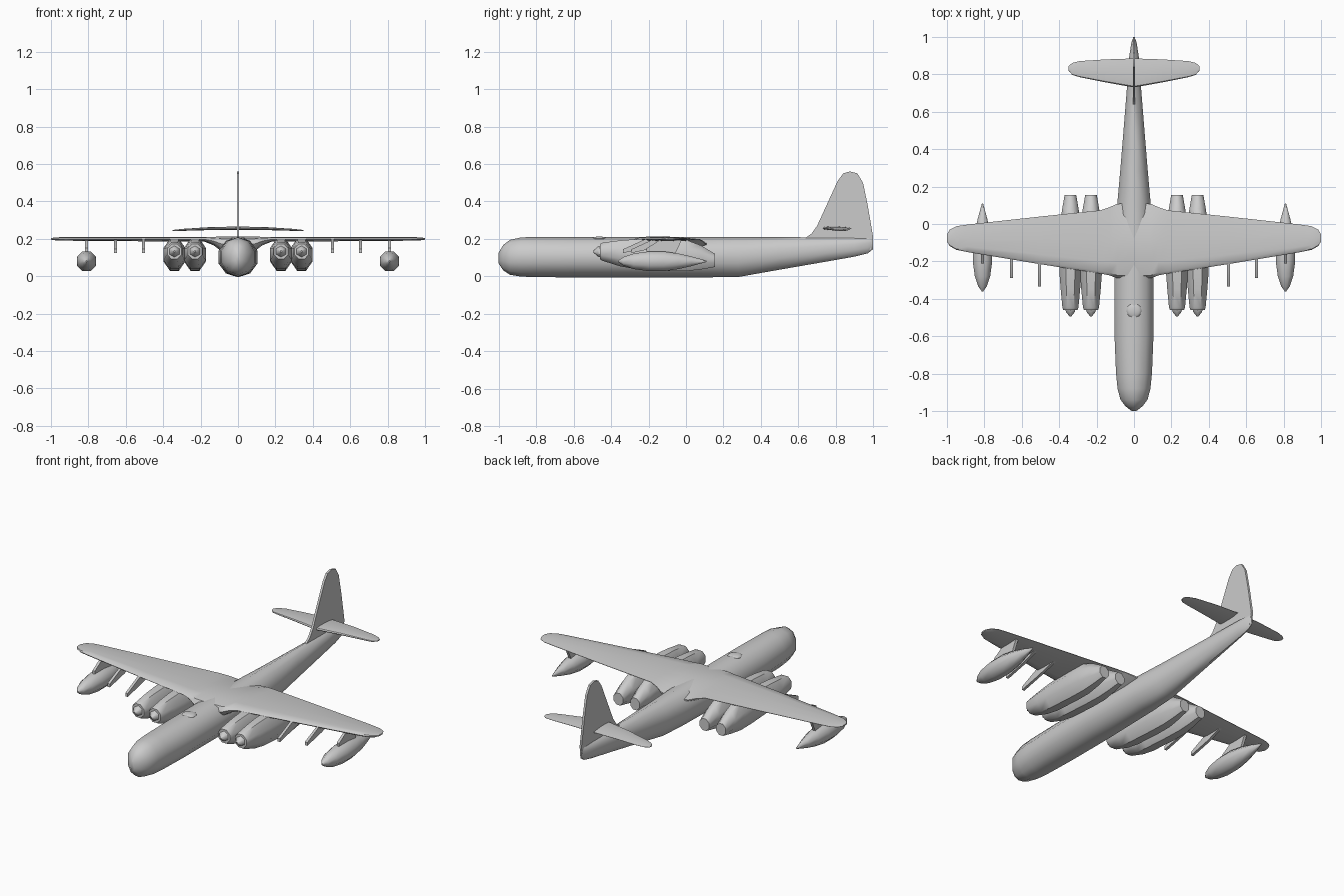
import bpy, bmesh, math
from mathutils import Vector


def finish(name, bm, angle=40):
    bmesh.ops.recalc_face_normals(bm, faces=bm.faces)
    me = bpy.data.meshes.new(name)
    bm.to_mesh(me)
    bm.free()
    ob = bpy.data.objects.new(name, me)
    bpy.context.collection.objects.link(ob)
    bpy.ops.object.select_all(action='DESELECT')
    ob.select_set(True)
    bpy.context.view_layer.objects.active = ob
    bpy.ops.object.shade_smooth_by_angle(angle=math.radians(angle))
    return ob


def skin(name, rings, angle=40):
    """Bridge equal-length rings of points and cap both ends."""
    bm = bmesh.new()
    vs = [[bm.verts.new(p) for p in r] for r in rings]
    n = len(vs[0])
    for a, b in zip(vs, vs[1:]):
        for i in range(n):
            j = (i + 1) % n
            bm.faces.new((a[i], a[j], b[j], b[i]))
    bm.faces.new(vs[0])
    bm.faces.new(vs[-1])
    return finish(name, bm, angle)


def body(name, x, stations, n=8, angle=50):
    """Stations along y: (y, half width, bottom z, top z), flat-sided section."""
    k = 1 / math.cos(math.pi / n)
    rings = []
    for y, w, lo, hi in stations:
        ring = []
        for i in range(n):
            a = 2 * math.pi * (i + 0.5) / n
            ring.append((x + w * k * math.cos(a), y,
                         (lo + hi) / 2 + (hi - lo) / 2 * k * math.sin(a)))
        rings.append(ring)
    return skin(name, rings, angle)


FOIL = [(0, 0.5), (0.04, 0.85), (0.2, 1), (0.5, 1), (0.8, 0.8), (1, 0.55),
        (1, 0.45), (0.8, 0.15), (0.5, 0), (0.2, 0), (0.04, 0.15)]


def wing(name, half):
    """Half-span stations: (x, front y, back y, bottom z, top z), mirrored."""
    full = [(-x, *r) for x, *r in reversed(half) if x > 0] + half
    rings = [[(x, f + (b - f) * u, lo + (hi - lo) * v) for u, v in FOIL]
             for x, f, b, lo, hi in full]
    return skin(name, rings)


def plate(name, x, thick, profile):
    """Thin upright plate from a (y, z) outline."""
    return skin(name, [[(x + d, y, z) for y, z in profile]
                       for d in (-thick / 2, thick / 2)], 30)


# Fuselage with rising tail
body("fuselage", 0, [
    (-1.0, 0.012, 0.07, 0.125), (-0.975, 0.045, 0.035, 0.165),
    (-0.94, 0.072, 0.013, 0.19), (-0.88, 0.088, 0.004, 0.203),
    (-0.8, 0.096, 0.001, 0.205), (-0.6, 0.104, 0, 0.205),
    (-0.3, 0.105, 0, 0.205), (0.1, 0.09, 0, 0.205),
    (0.28, 0.074, 0.002, 0.205), (0.5, 0.056, 0.04, 0.205),
    (0.75, 0.036, 0.082, 0.205), (0.9, 0.025, 0.108, 0.205),
    (0.97, 0.014, 0.125, 0.205), (0.997, 0.004, 0.145, 0.205)], n=10)

# Observation dome
bm = bmesh.new()
bmesh.ops.create_uvsphere(bm, u_segments=16, v_segments=8, radius=0.04)
for v in bm.verts:
    v.co = Vector((v.co.x, v.co.y - 0.463, v.co.z * 0.3 + 0.201))
finish("dome", bm)

# Main wing with thick root fairing
wing("main_wing", [
    (0, -0.29, 0.11, 0.12, 0.212), (0.09, -0.29, 0.108, 0.135, 0.212),
    (0.13, -0.275, 0.09, 0.165, 0.211), (0.18, -0.265, 0.073, 0.185, 0.21),
    (0.5, -0.215, 0.04, 0.187, 0.21), (0.89, -0.15, -0.003, 0.19, 0.21),
    (0.95, -0.138, -0.012, 0.191, 0.209), (0.985, -0.118, -0.03, 0.193, 0.207),
    (1.0, -0.095, -0.055, 0.196, 0.204)])

# Tailplane, slightly drooping to the tips
wing("tailplane", [
    (0, 0.73, 0.885, 0.248, 0.266), (0.15, 0.757, 0.88, 0.247, 0.263),
    (0.29, 0.785, 0.871, 0.243, 0.254), (0.33, 0.797, 0.861, 0.241, 0.25),
    (0.35, 0.82, 0.845, 0.242, 0.247)])

# Tail fin
plate("tail_fin", 0, 0.013, [
    (0.63, 0.2), (0.67, 0.228), (0.7, 0.27), (0.755, 0.39), (0.81, 0.51),
    (0.84, 0.55), (0.875, 0.56), (0.915, 0.55), (0.945, 0.5), (0.97, 0.38),
    (0.999, 0.21), (0.985, 0.14), (0.9, 0.15)])

for s, side in ((-1, "left"), (1, "right")):
    # Paired engine nacelles with pointed hubs
    for x, pos in ((0.23, "inner"), (0.34, "outer")):
        body(f"{side}_{pos}_nacelle", s * x, [
            (-0.46, 0.038, 0.092, 0.172), (-0.445, 0.043, 0.083, 0.18),
            (-0.35, 0.052, 0.053, 0.192), (-0.27, 0.058, 0.04, 0.198),
            (-0.1, 0.059, 0.03, 0.2), (0.0, 0.056, 0.028, 0.195),
            (0.08, 0.044, 0.037, 0.165), (0.155, 0.031, 0.05, 0.12)])
        body(f"{side}_{pos}_hub", s * x, [
            (-0.455, 0.027, 0.105, 0.16), (-0.47, 0.024, 0.109, 0.156),
            (-0.495, 0.004, 0.128, 0.137)], n=6)
    # Weapon pylons reaching ahead of the wing
    for x, f, pos in ((0.505, -0.335, "inner"), (0.655, -0.29, "outer")):
        plate(f"{side}_{pos}_pylon", s * x, 0.016, [
            (f, 0.125), (f, 0.145), (f + 0.12, 0.2), (-0.02, 0.2),
            (f + 0.14, 0.155)])
    # Outboard fuel tank on its pylon
    body(f"{side}_tank", s * 0.81, [
        (-0.36, 0.004, 0.075, 0.085), (-0.335, 0.022, 0.058, 0.103),
        (-0.28, 0.041, 0.039, 0.122), (-0.2, 0.052, 0.028, 0.133),
        (-0.12, 0.052, 0.028, 0.133), (-0.04, 0.041, 0.039, 0.122),
        (0.03, 0.025, 0.055, 0.106), (0.11, 0.003, 0.077, 0.084)])
    plate(f"{side}_tank_pylon", s * 0.81, 0.016, [
        (-0.21, 0.115), (-0.21, 0.15), (-0.13, 0.2), (-0.02, 0.2),
        (-0.06, 0.115)])
